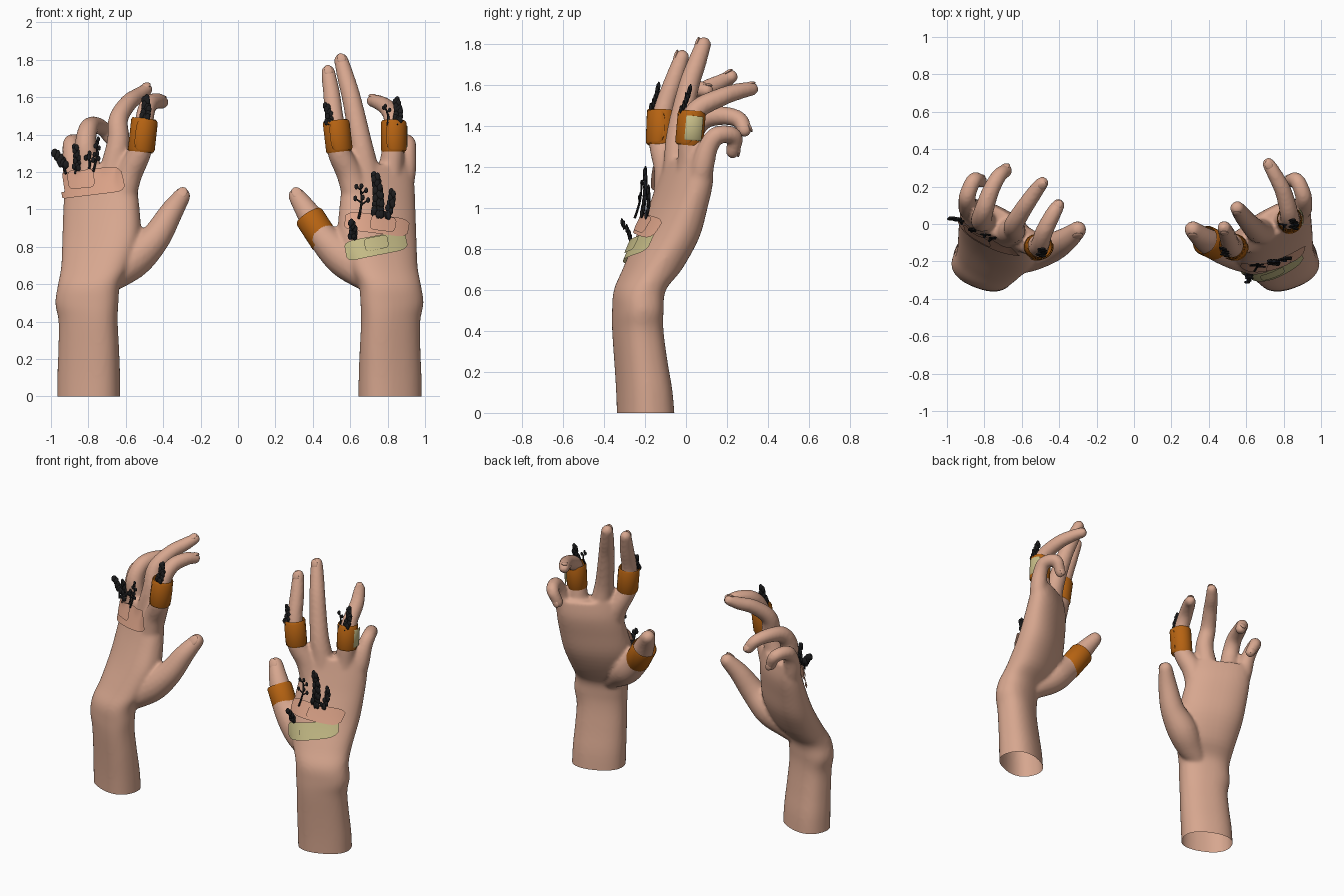
import bpy, bmesh, math
from mathutils import Vector, Matrix
from mathutils.bvhtree import BVHTree

if "Cube" in bpy.data.objects:
    bpy.data.objects.remove(bpy.data.objects["Cube"])


def material(name, rgb):
    m = bpy.data.materials.new(name)
    m.diffuse_color = (*rgb, 1)
    m.use_nodes = True
    m.node_tree.nodes["Principled BSDF"].inputs["Base Color"].default_value = m.diffuse_color
    return m


SKIN = material("skin", (0.68, 0.385, 0.275))
ORANGE = material("orange_wrap", (0.47, 0.125, 0.006))
PINK = material("pink_plaster", (0.72, 0.37, 0.25))
GREEN = material("pale_green_plaster", (0.56, 0.50, 0.24))
BLACK = material("black_plant", (0.012, 0.012, 0.013))


def make(name, bm, mat):
    bmesh.ops.recalc_face_normals(bm, faces=bm.faces[:])
    me = bpy.data.meshes.new(name)
    bm.to_mesh(me)
    me.materials.append(mat)
    me.shade_smooth()
    me.set_sharp_from_angle(angle=math.radians(40))
    ob = bpy.data.objects.new(name, me)
    bpy.context.collection.objects.link(ob)
    return ob


def spline(pts, n=6):
    """Catmull-Rom through tuples of any length."""
    P = [pts[0]] + list(pts) + [pts[-1]]
    out = []
    for i in range(1, len(P) - 2):
        for k in range(n):
            t = k / n
            out.append([0.5 * (2 * b + (c - a) * t + (2 * a - 5 * b + 4 * c - d) * t * t
                        + (3 * b - a - 3 * c + d) * t ** 3)
                        for a, b, c, d in zip(P[i - 1], P[i], P[i + 1], P[i + 2])])
    return out + [list(pts[-1])]


def loft(bm, rings):
    vs = [[bm.verts.new(p) for p in r] for r in rings]
    n = len(vs[0])
    for a, b in zip(vs, vs[1:]):
        for i in range(n):
            bm.faces.new((a[i], a[(i + 1) % n], b[(i + 1) % n], b[i]))
    bm.faces.new(vs[0])
    bm.faces.new(vs[-1])


def frame(t):
    s = Vector((1, 0, 0))
    s = (s - t * s.dot(t)).normalized()
    return s, t.cross(s)


def tube(bm, pts, sides=16, n=6):
    """Round tube with a domed end; points are x, y, z, radius."""
    q = spline(pts, n)
    c = [Vector(p[:3]) for p in q]
    rad = [p[3] for p in q]
    tan = [(c[min(i + 1, len(c) - 1)] - c[max(i - 1, 0)]).normalized() for i in range(len(c))]
    r0, t0, c0 = rad[-1], tan[-1], c[-1]
    for a in (25, 50, 70, 85):
        c.append(c0 + t0 * r0 * math.sin(math.radians(a)))
        rad.append(r0 * math.cos(math.radians(a)))
        tan.append(t0)
    rings = []
    for p, r, t in zip(c, rad, tan):
        s, u = frame(t)
        rings.append([p + r * (s * math.cos(k * math.tau / sides) + u * math.sin(k * math.tau / sides))
                      for k in range(sides)])
    loft(bm, rings)


# forearm and palm: z, centre u, half width, centre y, half depth, tilt
BODY = [(-.08, .813, .171, -.193, .13, 22), (.1, .813, .17, -.203, .125, 22), (.25, .813, .165, -.22, .117, 22),
        (.4, .816, .161, -.235, .112, 22), (.5, .823, .172, -.235, .112, 20), (.6, .81, .17, -.225, .114, 20),
        (.7, .772, .192, -.165, .128, 22), (.85, .745, .22, -.093, .125, 26), (1.0, .745, .218, -.04, .108, 27),
        (1.13, .75, .21, -.003, .094, 28), (1.24, .753, .2, .01, .07, 29)]
THUMB = [(.75, -.2, .58, .05), (.66, -.185, .66, .085), (.56, -.15, .745, .1), (.455, -.125, .85, .08),
         (.375, -.08, .98, .063), (.315, -.03, 1.07, .046)]
PINKY = [(.865, .05, 1.05, .058), (.895, .08, 1.2, .056), (.905, .11, 1.3, .048), (.905, .155, 1.355, .044),
         (.87, .235, 1.35, .04), (.832, .228, 1.275, .034)]
INDEX = [(.64, -.09, 1.02, .07), (.6, -.085, 1.18, .07), (.535, -.12, 1.32, .06), (.517, -.11, 1.47, .05)]
MIDDLE = [(.71, -.055, 1.02, .07), (.685, -.04, 1.2, .07), (.655, -.035, 1.36, .06)]
RING = [(.8, -.01, 1.02, .066), (.815, .022, 1.2, .066), (.83, .022, 1.34, .057)]
RIGHT = [THUMB, PINKY, INDEX + [(.5, -.06, 1.62, .045), (.482, -.02, 1.735, .037)],
         MIDDLE + [(.61, .01, 1.58, .051), (.578, .05, 1.7, .046), (.552, .085, 1.797, .038)],
         RING + [(.832, .045, 1.47, .05), (.8, .17, 1.54, .045), (.75, .27, 1.572, .039), (.72, .32, 1.58, .034)]]
LEFT = [THUMB, PINKY, INDEX + [(.495, -.04, 1.555, .047), (.45, .05, 1.58, .042), (.42, .1, 1.572, .035)],
        MIDDLE + [(.655, .0, 1.48, .052), (.6, .09, 1.57, .046), (.545, .17, 1.61, .041), (.505, .22, 1.64, .034)],
        RING + [(.815, .08, 1.43, .051), (.78, .18, 1.45, .045), (.735, .26, 1.43, .04), (.70, .285, 1.38, .035)]]


def hand(name, side, off, fingers):
    bm = bmesh.new()
    rings = []
    for z, c, a, y, b, tilt in spline(BODY, 4):
        ring, th = [], math.radians(tilt)
        for k in range(40):
            ca, sa = math.cos(k * math.tau / 40), math.sin(k * math.tau / 40)
            px = a * math.copysign(abs(ca) ** .85, ca)
            py = b * math.copysign(abs(sa) ** .85, sa)
            ring.append((side * (c + px * math.cos(th) - py * math.sin(th)) + off,
                         y + px * math.sin(th) + py * math.cos(th), z))
        rings.append(ring)
    loft(bm, rings)
    placed = [[(side * u + off, y, z, r + .001) for u, y, z, r in f] for f in fingers]
    for f in placed:
        tube(bm, f)
    ob = make(name, bm, SKIN)
    # fuse into one smooth skin, then cut the wrist open
    m = ob.modifiers.new("fuse", 'REMESH')
    m.mode, m.voxel_size = 'VOXEL', .011
    m = ob.modifiers.new("soften", 'SMOOTH')
    m.factor, m.iterations = .5, 8
    bpy.context.view_layer.update()
    me = bpy.data.meshes.new_from_object(ob.evaluated_get(bpy.context.evaluated_depsgraph_get()))
    ob.modifiers.clear()
    bm = bmesh.new()
    bm.from_mesh(me)
    bmesh.ops.bisect_plane(bm, geom=bm.verts[:] + bm.edges[:] + bm.faces[:], plane_co=(0, 0, 0),
                           plane_no=(0, 0, 1), clear_inner=True)
    bm.to_mesh(me)
    me.shade_smooth()
    ob.data = me
    tree = BVHTree.FromBMesh(bm)
    # fingernails on the outer side of each tip
    bm = bmesh.new()
    for f in placed:
        p, q, r = Vector(f[-1][:3]), Vector(f[-2][:3]), f[-1][3]
        d = (p - q).normalized()
        s, u = frame(d)
        rot = Matrix((s, d, -u)).transposed().to_4x4()
        pos = Matrix.Translation(p - d * r * .05 - u * (r - .007))
        bmesh.ops.create_uvsphere(bm, u_segments=14, v_segments=8, radius=1,
                                  matrix=pos @ rot @ Matrix.Diagonal((r * .62, r * .8, .009, 1)))
    make(name + "_nails", bm, SKIN)
    return tree


def sheet(name, rows, thick, mat):
    bm = bmesh.new()
    vs = [[bm.verts.new(p) for p in r] for r in rows]
    for a, b in zip(vs, vs[1:]):
        for i in range(len(a) - 1):
            bm.faces.new((a[i], a[i + 1], b[i + 1], b[i]))
    bmesh.ops.solidify(bm, geom=bm.faces[:], thickness=thick)
    make(name, bm, mat)


def plaster(name, tree, cx, cz, length, height, tilt, lift, mat):
    """Rounded strip laid on the back of the hand."""
    th, rows = math.radians(tilt), []
    for i in range(25):
        s = i / 12 - 1
        h = height / 2 * (1 - .45 * abs(s) ** 10)
        row = []
        for j in range(9):
            a, b = s * length / 2, (j / 4 - 1) * h
            x, z = cx + a * math.cos(th) - b * math.sin(th), cz + a * math.sin(th) + b * math.cos(th)
            p, n, _, _ = tree.ray_cast(Vector((x, -2, z)), Vector((0, 1, 0)))
            if p is None:
                p, n, _, _ = tree.find_nearest(Vector((x, -.05, z)))
            row.append(p + n * lift)
        rows.append(row)
    sheet(name, rows, .014, mat)


def patch(name, p0, p1, r, a0, a1, z0, z1, mat, round_end=0.0):
    """Part of a cylinder around the axis p0-p1, between two angles."""
    p0, p1 = Vector(p0), Vector(p1)
    s, u = frame((p1 - p0).normalized())
    n, mid, rows = 32, (z0 + z1) / 2, []
    for i in range(n + 1):
        a = math.radians(a0 + (a1 - a0) * i / n)
        k = 1 - round_end * abs(2 * i / n - 1) ** 8
        rows.append([p0.lerp(p1, mid + (z1 - z0) * w * k) + (r - g) * (s * math.cos(a) + u * math.sin(a))
                     for w, g in ((-.5, .005), (-.44, 0), (0, 0), (.44, 0), (.5, .005))])
    sheet(name, rows, .01, mat)


def wrap(name, p0, p1, r, flap=True):
    patch(name, p0, p1, r, 0, 360, 0, 1, ORANGE)
    if flap:
        patch(name + "_flap", p0, p1, r + .007, -120, 10, .02, .98, ORANGE, .4)


def sprig(name, base, tip, n, spread, size, start=.3):
    """Curved stem with flattened buds on alternating sides."""
    bm = bmesh.new()
    b, t = Vector(base), Vector(tip)
    m = (b + t) / 2 + Vector((.01, .008, 0))
    path = spline([(*b, .007), (*m, .006), (*t, .004)], 8)
    tube(bm, [tuple(p) for p in path], 6, 1)
    for i in range(n):
        f = start + (1 - start) * i / max(n - 1, 1)
        c = Vector(path[min(int(f * 16), 16)][:3])
        w = spread * (1 - .6 * f) * (1, -1, .25)[i % 3]
        e = c + Vector((w, (i % 2 - .5) * size * .3, abs(w) * .7))
        if spread > size * 1.5:
            tube(bm, [(*c, .005), (*e, .004)], 6, 2)
        bmesh.ops.create_icosphere(bm, subdivisions=2, radius=size,
                                   matrix=Matrix.Translation(e) @ Matrix.Diagonal((.9, .45, 1.3, 1)))
    make(name, bm, BLACK)


right = hand("right_hand", 1, 0, RIGHT)
left = hand("left_hand", -1, .015, LEFT)

# orange finger wraps
wrap("right_index_wrap", (.54, -.122, 1.305), (.52, -.115, 1.475), .068)
wrap("right_ring_wrap", (.83, .018, 1.305), (.83, .033, 1.475), .065)
wrap("left_index_wrap", (-.522, -.122, 1.305), (-.502, -.115, 1.485), .068)
wrap("right_thumb_wrap", (.472, -.13, .82), (.378, -.085, .965), .08, False)
patch("right_ring_pad", (.83, .018, 1.305), (.83, .033, 1.475), .077, -22, 45, .15, .85, GREEN)

# plasters with raised pads on the backs of the hands
plaster("left_plaster", left, -.785, 1.14, .355, .14, 7, .017, PINK)
plaster("left_plaster_pad", left, -.825, 1.155, .135, .1, 5, .026, PINK)
plaster("right_green_plaster", right, .735, .80, .32, .105, 11, .015, GREEN)
plaster("right_green_plaster_pad", right, .735, .81, .12, .07, 11, .023, GREEN)
plaster("right_pink_plaster", right, .74, .912, .32, .1, -8, .022, PINK)
plaster("right_pink_plaster_pad", right, .765, .912, .13, .08, -8, .031, PINK)

# black plants tucked under the plasters and wraps
sprig("left_sprig_outer", (-.92, .0, 1.19), (-.98, .03, 1.3), 12, .016, .018, .4)
sprig("left_sprig_fern", (-.87, -.04, 1.19), (-.87, -.03, 1.33), 14, .014, .014, .2)
sprig("left_sprig_small", (-.8, -.07, 1.2), (-.805, -.06, 1.29), 4, .03, .012, .6)
sprig("left_sprig_tall", (-.775, -.09, 1.2), (-.755, -.075, 1.37), 7, .018, .011, .4)
sprig("left_index_sprig", (-.505, -.18, 1.46), (-.495, -.135, 1.59), 16, .018, .017, .2)
sprig("right_index_sprig", (.485, -.17, 1.45), (.472, -.13, 1.55), 14, .014, .015, .1)
sprig("right_ring_sprig", (.85, -.035, 1.45), (.845, .02, 1.58), 16, .016, .016, .2)
sprig("right_ring_twig", (.80, -.03, 1.45), (.785, .0, 1.55), 3, .025, .01, .7)
sprig("right_sprig_tall", (.745, -.215, .95), (.735, -.2, 1.175), 26, .022, .018, .1)
sprig("right_sprig_leaf", (.79, -.195, .95), (.825, -.185, 1.09), 14, .014, .016, .1)
sprig("right_sprig_twig", (.645, -.25, .95), (.655, -.215, 1.12), 6, .05, .012, .45)
sprig("right_sprig_low", (.61, -.27, .84), (.605, -.315, .93), 12, .014, .015, .1)
